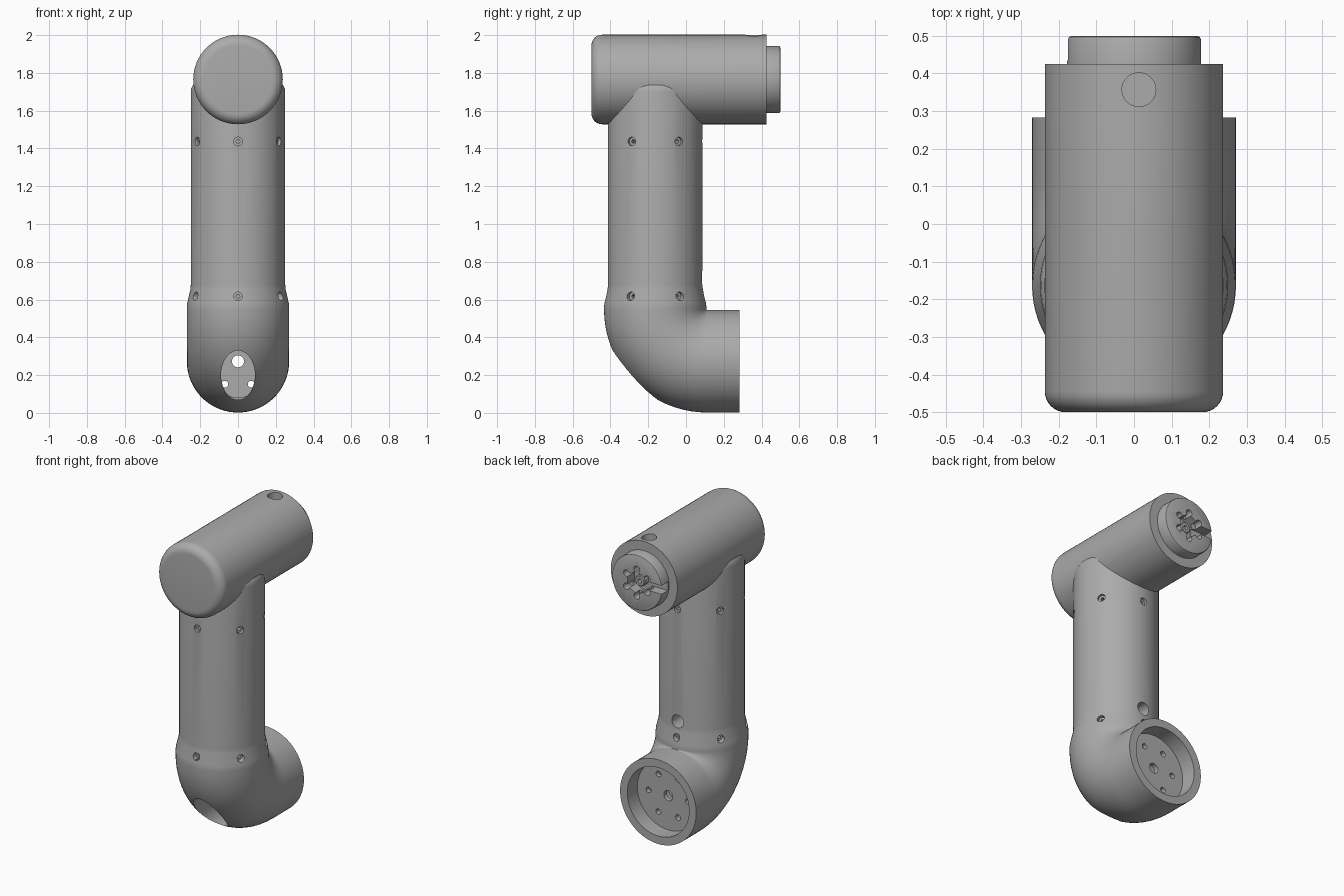
import bpy, bmesh, math
from mathutils import Vector, Matrix

cube = bpy.data.objects.get("Cube")
if cube:
    bpy.data.objects.remove(cube, do_unlink=True)

grey = bpy.data.materials.new("machined grey")
grey.use_nodes = True
COLOUR = (0.41, 0.41, 0.41, 1)
grey.diffuse_color = COLOUR
grey.node_tree.nodes["Principled BSDF"].inputs["Base Color"].default_value = COLOUR

ARM_Y, TOP_Z, ELBOW_Z = -0.163, 1.765, 0.273
BEND, TUBE = 0.275, 0.271


def add_object(name, bm):
    bmesh.ops.recalc_face_normals(bm, faces=bm.faces[:])
    mesh = bpy.data.meshes.new(name)
    bm.to_mesh(mesh)
    bm.free()
    mesh.materials.append(grey)
    obj = bpy.data.objects.new(name, mesh)
    bpy.context.collection.objects.link(obj)
    return obj


def loft(name, rings, segs=72):
    """Skin circles given as (centre, radius, tilt about x)."""
    bm = bmesh.new()
    loops = []
    for centre, radius, tilt in rings:
        turn = Matrix.Rotation(tilt, 3, 'X')
        loops.append([bm.verts.new(Vector(centre) + turn @ Vector(
            (radius * math.cos(math.tau * i / segs), radius * math.sin(math.tau * i / segs), 0)))
            for i in range(segs)])
    for a, b in zip(loops, loops[1:]):
        for i in range(segs):
            j = (i + 1) % segs
            bm.faces.new((a[i], a[j], b[j], b[i]))
    bm.faces.new(loops[0])
    bm.faces.new(loops[-1])
    return add_object(name, bm)


def turned(name, profile):
    """Turned part along y at the head height, from (y, radius) pairs."""
    return loft(name, [((0, y, TOP_Z), r, math.pi / 2) for y, r in profile])


def rod(start, end, radius, segs=24, stretch=1, spin=0):
    """Cutter rod between two points."""
    start, end = Vector(start), Vector(end)
    axis = end - start
    bm = bmesh.new()
    bmesh.ops.create_cone(bm, cap_ends=True, segments=segs, radius1=radius,
                          radius2=radius, depth=axis.length)
    turn = axis.to_track_quat('Z', 'Y').to_matrix().to_4x4()
    place = Matrix.Translation((start + end) / 2) @ Matrix.Diagonal((1, 1, stretch, 1))
    bmesh.ops.transform(bm, matrix=place @ turn @ Matrix.Rotation(spin, 4, 'Z'), verts=bm.verts)
    return add_object("cutter", bm)


def block(centre, size):
    bm = bmesh.new()
    bmesh.ops.create_cube(bm, size=1)
    bmesh.ops.transform(bm, matrix=Matrix.Translation(centre) @ Matrix.Diagonal((*size, 1)),
                        verts=bm.verts)
    return add_object("cutter", bm)


def cut(target, cutter):
    cutter.hide_render = True
    mod = target.modifiers.new("cut", 'BOOLEAN')
    mod.operation, mod.solver, mod.object = 'DIFFERENCE', 'EXACT', cutter
    bpy.context.view_layer.objects.active = target
    bpy.ops.object.modifier_apply(modifier=mod.name)
    bpy.data.objects.remove(cutter, do_unlink=True)


# Upright arm running into the elbow and its rear outlet
rings = [((0, ARM_Y, z), r, 0) for z, r in
         ((1.74, 0.225), (1.735, 0.238), (1.72, 0.247), (1.7, 0.25),
          (0.68, 0.25), (0.655, 0.252), (0.58, 0.269), (0.56, TUBE))]
pivot = Vector((0, ARM_Y + BEND, ELBOW_Z + BEND))
STEPS = 20
for i in range(STEPS + 1):
    a = math.pi / 2 * i / STEPS
    rings.append((pivot - BEND * Vector((0, math.cos(a), math.sin(a))), TUBE, a))
rings.append(((0, 0.283, ELBOW_Z), TUBE, math.pi / 2))
arm = loft("arm_and_elbow", rings)

# Rear recess, inner chamber and oval front opening
cut(arm, rod((0, 0.18, ELBOW_Z), (0, 0.4, ELBOW_Z), 0.22, 64))
cut(arm, rod((0, -0.05, ELBOW_Z), (0, 0.15, ELBOW_Z), 0.19, 48))
cut(arm, rod((0, -0.6, 0.2), (0, 0, 0.2), 0.09, 40, stretch=1.45))

# Bolt circle in the mounting plate
cut(arm, rod((0, 0.1, ELBOW_Z), (0, 0.25, ELBOW_Z), 0.032))
for i in range(6):
    a = math.tau * i / 6
    x, z = 0.14 * math.cos(a), ELBOW_Z + 0.14 * math.sin(a)
    cut(arm, rod((x, 0.1, z), (x, 0.25, z), 0.018, 16))

# Countersunk screw holes around both ends of the arm
for z in (0.617, 1.437):
    for i in range(6):
        a = math.radians(30 + 60 * i)
        out = Vector((math.cos(a), math.sin(a), 0))
        base = Vector((0, ARM_Y, z))
        cut(arm, rod(base + out * 0.232, base + out * 0.32, 0.023, 20))
        cut(arm, rod(base + out * 0.17, base + out * 0.25, 0.01, 12))

# Cable hole at the back of the arm
cut(arm, rod((0, -0.1, 0.715), (0, 0.2, 0.715), 0.042))

# Horizontal head with a rounded front edge
EDGE = 0.055
profile = [(-0.5 + EDGE * (1 - math.sin(a)), 0.237 - EDGE * (1 - math.cos(a)))
           for a in (math.pi / 2 * (1 - i / 8) for i in range(9))]
head = turned("head", profile + [(0.425, 0.237)])
cut(head, rod((0.013, 0.357, 1.8), (0.013, 0.357, 2.1), 0.045, 32))

# Coupling flange with a keyed socket
flange = turned("flange", [(0.41, 0.178), (0.49, 0.178), (0.497, 0.175), (0.5, 0.168)])
cut(flange, rod((0, 0.43, TOP_Z), (0, 0.55, TOP_Z), 0.075, 6))
for i in range(6):
    a = math.tau * i / 6 + math.pi / 6
    x, z = 0.085 * math.cos(a), TOP_Z + 0.085 * math.sin(a)
    cut(flange, rod((x, 0.445, z), (x, 0.55, z), 0.021, 16))
cut(flange, block((-0.14, 0.48, TOP_Z), (0.16, 0.09, 0.055)))

# Drive shaft inside the socket
shaft = turned("drive_shaft", [(0.42, 0.035), (0.465, 0.035), (0.47, 0.03)])
cut(shaft, rod((0, 0.44, TOP_Z), (0, 0.5, TOP_Z), 0.014, 16))

for obj in (arm, head, flange, shaft):
    bpy.ops.object.select_all(action='DESELECT')
    obj.select_set(True)
    bpy.context.view_layer.objects.active = obj
    bpy.ops.object.shade_smooth_by_angle(angle=math.radians(30))
